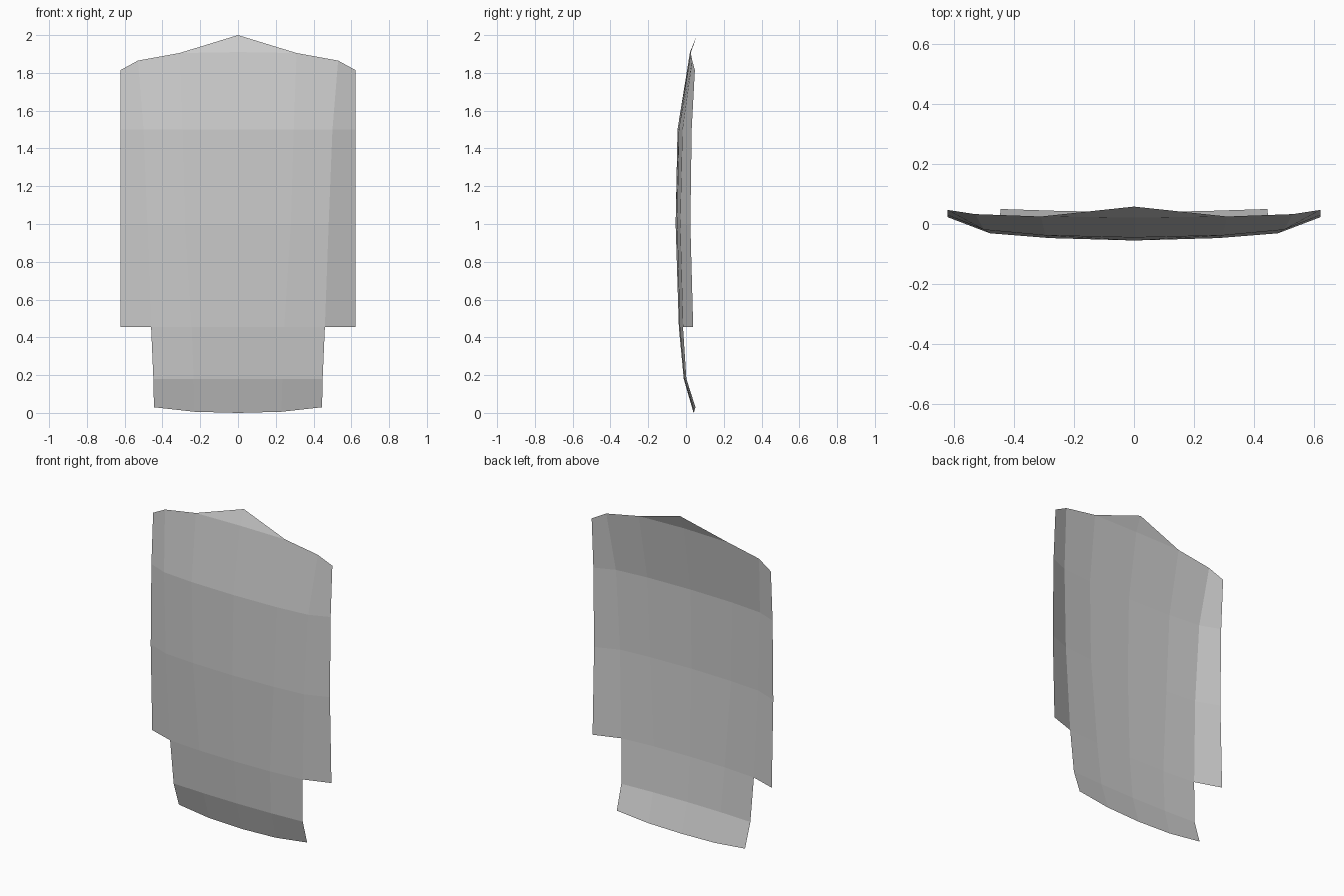
import bpy, bmesh

if "Cube" in bpy.data.objects:
    bpy.data.objects.remove(bpy.data.objects["Cube"])

mat = bpy.data.materials.new("plain grey")
mat.diffuse_color = (0.6, 0.6, 0.6, 1)
mat.use_nodes = True
mat.node_tree.nodes["Principled BSDF"].inputs["Base Color"].default_value = mat.diffuse_color

# Half cross-sections from bottom to top: centre, middle, side, flap edge (x, y, z)
rows = [
    [(0, 0.040, 0.0), (0.23, 0.043, 0.006), (0.445, 0.050, 0.03)],
    [(0, -0.012, 0.18), (0.235, -0.008, 0.18), (0.448, 0.002, 0.18)],
    [(0, -0.038, 0.455), (0.245, -0.033, 0.455), (0.46, -0.016, 0.455), (0.622, 0.038, 0.455)],
    [(0, -0.055, 1.0), (0.28, -0.047, 1.0), (0.48, -0.031, 1.0), (0.622, 0.023, 1.0)],
    [(0, -0.045, 1.5), (0.295, -0.038, 1.5), (0.50, -0.019, 1.5), (0.622, 0.030, 1.5)],
    [(0, 0.021, 1.91), (0.31, 0.025, 1.905), (0.53, 0.033, 1.865), (0.622, 0.047, 1.815)],
]

bm = bmesh.new()
grid = [[bm.verts.new(p) for p in row] for row in rows]

# Curved panel, one strip per pair of sections; side flaps start at the third
for a, b in zip(grid, grid[1:]):
    for i in range(min(len(a), len(b)) - 1):
        bm.faces.new((a[i], a[i + 1], b[i + 1], b[i]))

# Pointed top tip
tip = bm.verts.new((0, 0.058, 2.0))
bm.faces.new((grid[-1][0], grid[-1][1], tip))

# Mirror to the other half and weld the centre line
dup = bmesh.ops.duplicate(bm, geom=bm.verts[:] + bm.edges[:] + bm.faces[:])["geom"]
for v in [g for g in dup if isinstance(g, bmesh.types.BMVert)]:
    v.co.x *= -1
bmesh.ops.reverse_faces(bm, faces=[g for g in dup if isinstance(g, bmesh.types.BMFace)])
bmesh.ops.remove_doubles(bm, verts=bm.verts[:], dist=0.0005)

me = bpy.data.meshes.new("curved_panel")
bm.to_mesh(me)
bm.free()
me.materials.append(mat)
ob = bpy.data.objects.new("curved_panel", me)
bpy.context.collection.objects.link(ob)
